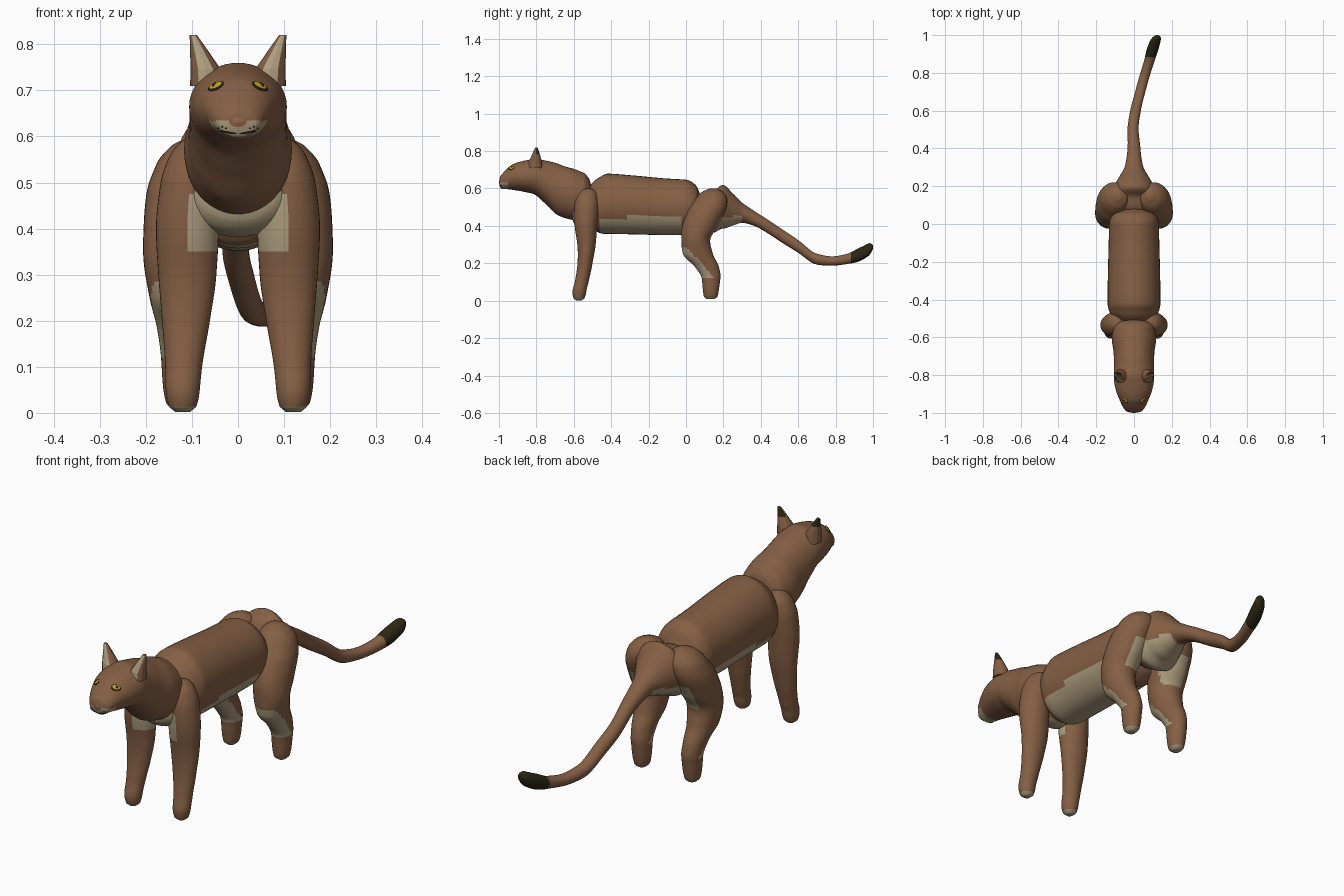
import bpy, bmesh, math
from mathutils import Vector, Matrix
from mathutils.bvhtree import BVHTree

if "Cube" in bpy.data.objects:
    bpy.data.objects.remove(bpy.data.objects["Cube"], do_unlink=True)

COLOURS = {
    "fur_brown": (0.235, 0.115, 0.058),
    "cream": (0.42, 0.34, 0.21),
    "dark_tip": (0.025, 0.019, 0.006),
    "eye_yellow": (0.55, 0.36, 0.02),
    "nose_tan": (0.29, 0.13, 0.065),
}
MATS = {}
for label, rgb in COLOURS.items():
    m = bpy.data.materials.new(label)
    m.use_nodes = True
    m.diffuse_color = (*rgb, 1)
    bsdf = next(n for n in m.node_tree.nodes if n.type == "BSDF_PRINCIPLED")
    bsdf.inputs["Base Color"].default_value = (*rgb, 1)
    MATS[label] = m


def finish(bm, name, palette, paint=None, smooth=True):
    """Turn a bmesh into an object, colouring faces by a rule."""
    bmesh.ops.recalc_face_normals(bm, faces=bm.faces)
    for f in bm.faces:
        f.smooth = smooth
        if paint:
            f.material_index = palette.index(paint(f.calc_center_median(), f.normal))
    mesh = bpy.data.meshes.new(name)
    bm.to_mesh(mesh)
    for label in palette:
        mesh.materials.append(MATS[label])
    ob = bpy.data.objects.new(name, mesh)
    bpy.context.collection.objects.link(ob)
    return ob


def refine(stations, axis, steps):
    """Monotone smooth interpolation of the stations along one axis."""
    t = [s[axis] for s in stations]
    last = len(t) - 1

    def slope(i, k):
        def sec(j):
            return (stations[j + 1][k] - stations[j][k]) / (t[j + 1] - t[j])
        if i == 0 or i == last:
            return sec(min(i, last - 1))
        a, b = sec(i - 1), sec(i)
        return 0 if a * b <= 0 else 2 * a * b / (a + b)

    out = []
    for i in range(last):
        h = t[i + 1] - t[i]
        for j in range(steps):
            u = j / steps
            e = u * u * (3 - 2 * u)
            out.append([stations[i][k] * (1 - e) + stations[i + 1][k] * e
                        + h * u * (1 - u) * ((1 - u) * slope(i, k) - u * slope(i + 1, k))
                        if k != axis else t[i] + h * u for k in range(5)])
    return out + [list(stations[-1])]


def loft(stations, axis, sides=36, steps=6):
    """Elliptical rings (x, y, z, half width, half depth) across y or z."""
    bm = bmesh.new()
    rings = []
    for x, y, z, a, b in refine(stations, axis, steps):
        ring = []
        for i in range(sides):
            ang = math.tau * i / sides
            p, q = a * math.cos(ang), b * math.sin(ang)
            ring.append(bm.verts.new((x + p, y, z + q) if axis == 1 else (x + p, y + q, z)))
        rings.append(ring)
    for r, s in zip(rings, rings[1:]):
        for i in range(sides):
            j = (i + 1) % sides
            bm.faces.new((r[i], r[j], s[j], s[i]))
    bm.faces.new(rings[0])
    bm.faces.new(rings[-1])
    return bm


def pick(test):
    return "cream" if test else "fur_brown"


TWO = ["fur_brown", "cream"]

# Torso with pale belly
torso = [(0, -.53, .53, .04, .05), (0, -.51, .52, .09, .1), (0, -.47, .51, .128, .145),
         (0, -.42, .518, .14, .161), (0, -.3, .513, .139, .158), (0, -.1, .502, .134, .151),
         (0, 0, .5, .132, .147), (0, .05, .5, .115, .12), (0, .08, .5, .06, .06)]
finish(loft(torso, 1, steps=8), "torso", TWO,
       lambda c, n: pick(c.z < .447 and -.465 < c.y < -.03))

# Head and neck with pale muzzle
head = [(0, -.998, .635, .02, .015), (0, -.99, .635, .042, .034), (0, -.97, .645, .058, .047),
        (0, -.93, .66, .077, .067), (0, -.88, .665, .096, .08), (0, -.82, .665, .106, .093),
        (0, -.75, .633, .105, .116), (0, -.68, .592, .108, .138), (0, -.61, .57, .117, .138),
        (0, -.55, .56, .11, .125), (0, -.52, .56, .085, .095), (0, -.505, .56, .04, .05)]
head_bm = loft(head, 1, sides=48, steps=8)
finish(head_bm, "head_and_neck", TWO,
       lambda c, n: pick(c.y < -.95 and c.z < .634))
surface = BVHTree.FromBMesh(head_bm)


def ellipsoid(name, colour, matrix, segments=20):
    bm = bmesh.new()
    bmesh.ops.create_uvsphere(bm, u_segments=segments, v_segments=10, radius=1, matrix=matrix)
    return finish(bm, name, [colour])


def decal(name, colour, x, z, half_w, half_h, tilt=0, thick=.003):
    """Thin oval plate lying on the face, found by casting from the front."""
    hit, normal, _, _ = surface.ray_cast(Vector((x, -2, z)), Vector((0, 1, 0)))
    if normal.y > 0:
        normal = -normal
    right = Vector((0, 0, 1)).cross(normal).normalized()
    up = normal.cross(right)
    frame = Matrix((right, up, normal)).transposed().to_4x4()
    ellipsoid(name, colour, Matrix.Translation(hit) @ frame
              @ Matrix.Rotation(tilt, 4, "Z") @ Matrix.Diagonal((half_w, half_h, thick, 1)))


# Nose
ellipsoid("nose", "nose_tan", Matrix.Translation((0, -.986, .633))
          @ Matrix.Diagonal((.023, .014, .016, 1)))

# Chest bridging the front legs
def chest_paint(c, n):
    return pick(.355 < c.z < .475 and abs(c.x) < .105 and n.y < .35)


chest = [(0, -.612, .48, .04, .03), (0, -.6, .48, .09, .065), (0, -.57, .485, .125, .095),
         (0, -.53, .488, .135, .106), (0, -.48, .49, .1, .09), (0, -.46, .49, .05, .04)]
finish(loft(chest, 1), "chest", TWO, chest_paint)

# Rump flowing into the tail, dark at the tip
rump_tail = [(0, .04, .48, .05, .05), (0, .08, .48, .1, .085), (0, .14, .472, .13, .108),
             (0, .195, .502, .11, .117), (0, .25, .488, .078, .086), (0, .31, .466, .047, .05),
             (0, .4, .42, .034, .037), (-.005, .5, .355, .029, .036), (.008, .6, .29, .028, .034),
             (.033, .7, .222, .027, .029), (.055, .78, .212, .027, .025),
             (.08, .86, .223, .028, .027), (.1, .93, .248, .031, .036),
             (.115, .975, .272, .027, .034), (.122, .995, .284, .016, .018),
             (.123, 1, .286, .006, .008)]


def rump_paint(c, n):
    if c.y > .885:
        return "dark_tip"
    return pick(.1 < c.y < .3 and c.z < .452 and n.z < -.2)


finish(loft(rump_tail, 1), "rump_and_tail", TWO + ["dark_tip"], rump_paint)


# Leg colour rules
def sole(c, n):
    return c.z < .03 and n.z < -.5


def front_paint(c, n):
    return pick(sole(c, n) or chest_paint(c, n) == "cream")


def hind_paint(c, n):
    shin = .12 < c.z < .285 and c.y < .02 + .87 * (.27 - c.z)
    seat = .33 < c.z < .45 and c.y > .1 and abs(c.x) < .15 and n.y > 0
    return pick(sole(c, n) or shin or seat)


def ear_paint(c, n):
    if n.y < -.75:
        return "cream"
    return "dark_tip" if n.y > .1 and c.z > .785 else "fur_brown"


front_leg = [(.12, -.572, .002, .016, .016), (.12, -.572, .015, .03, .03),
             (.12, -.57, .05, .037, .037), (.118, -.558, .1, .04, .037),
             (.113, -.54, .2, .052, .04), (.11, -.532, .3, .063, .049),
             (.11, -.535, .4, .068, .06), (.104, -.532, .5, .064, .065),
             (.095, -.528, .56, .052, .055), (.088, -.525, .59, .033, .035),
             (.085, -.525, .6, .012, .012)]
hind_leg = [(.125, .132, .008, .018, .02), (.125, .132, .022, .031, .036),
            (.125, .133, .06, .038, .043), (.125, .134, .12, .042, .05),
            (.128, .112, .18, .047, .064), (.131, .064, .25, .061, .08),
            (.131, .052, .32, .073, .077), (.125, .075, .4, .08, .095),
            (.115, .11, .48, .083, .1), (.1, .135, .54, .077, .085),
            (.09, .142, .58, .054, .058), (.085, .145, .6, .018, .02)]
ear = [(.068, -.805, .71, .036, .038), (.07, -.805, .745, .033, .034),
       (.084, -.802, .785, .02, .02), (.097, -.8, .82, .008, .006)]


def mirrored(stations, side):
    return [(side * s[0], *s[1:]) for s in stations]


# Paired parts
for side, tag in ((1, "left"), (-1, "right")):
    finish(loft(mirrored(front_leg, side), 2, steps=8), f"{tag}_front_leg", TWO, front_paint)
    finish(loft(mirrored(hind_leg, side), 2, steps=8), f"{tag}_hind_leg", TWO, hind_paint)
    finish(loft(mirrored(ear, side), 2, sides=12, steps=1), f"{tag}_ear",
           TWO + ["dark_tip"], ear_paint, smooth=False)
    decal(f"{tag}_eye_rim", "dark_tip", side * .048, .709, .021, .0135, -side * .3)
    decal(f"{tag}_eye", "eye_yellow", side * .048, .71, .018, .0115, -side * .3, .0045)
    decal(f"{tag}_pupil", "dark_tip", side * .05, .71, .005, .008, 0, .0065)
    decal(f"{tag}_mouth", "dark_tip", side * .022, .609, .02, .0018, side * .2)
    for k in range(3):
        decal(f"{tag}_whisker_spot", "dark_tip", side * (.026 + .008 * k),
              .618 + .003 * (k % 2), .0018, .0018)
